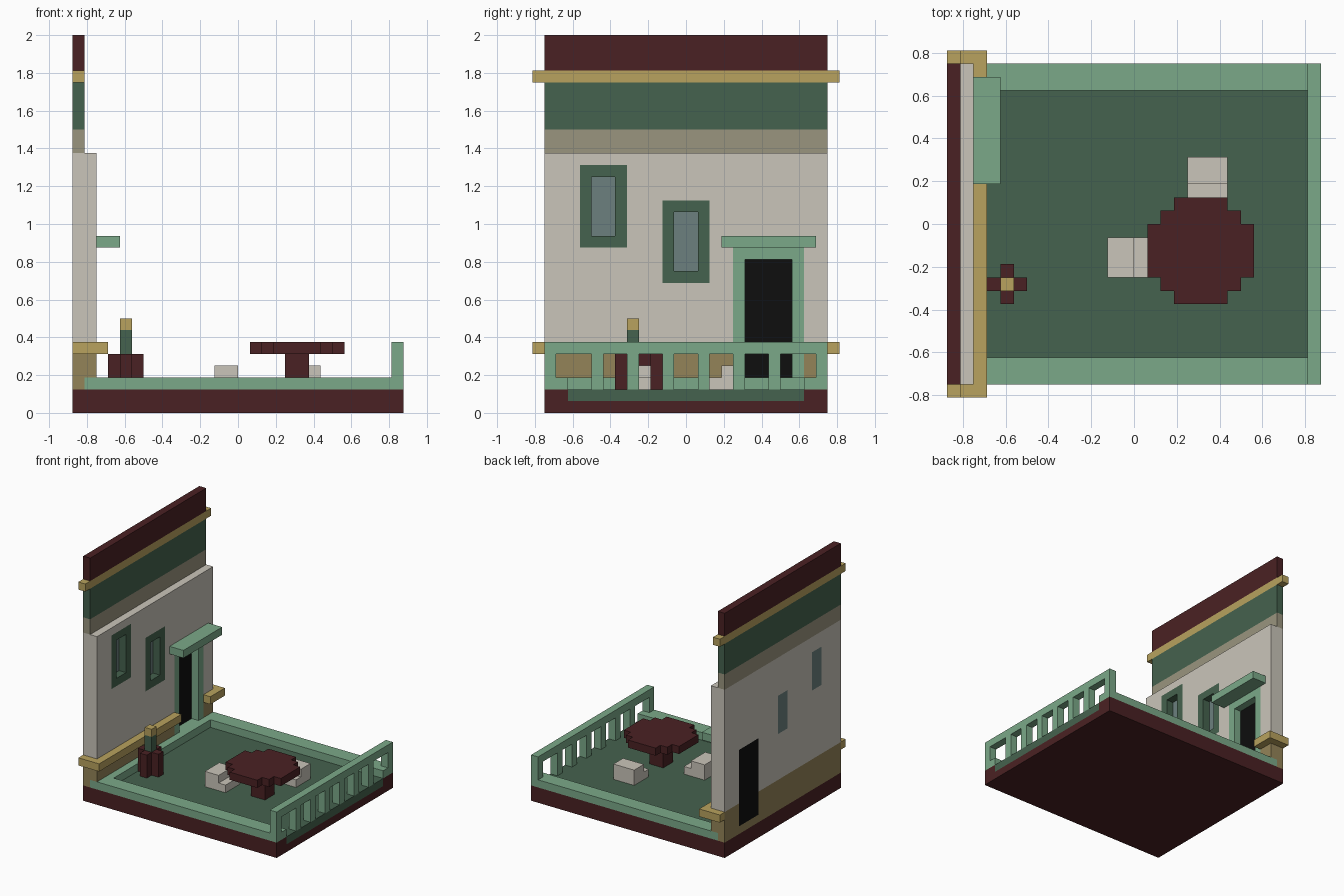
import bpy, bmesh

if "Cube" in bpy.data.objects:
    bpy.data.objects.remove(bpy.data.objects["Cube"])

U = 1 / 16  # one block unit; all part sizes below are in blocks


def material(name, rgb):
    m = bpy.data.materials.new(name)
    lin = [((c / 255 + 0.055) / 1.055) ** 2.4 if c > 10 else c / 255 / 12.92 for c in rgb]
    m.diffuse_color = (*lin, 1)
    m.use_nodes = True
    m.node_tree.nodes["Principled BSDF"].inputs["Base Color"].default_value = m.diffuse_color
    return m


RED = material("dark red", (74, 33, 35))
GOLD = material("gold", (184, 162, 94))
CREAM = material("cream", (202, 197, 186))
GREEN = material("dark green", (69, 98, 78))
MINT = material("light green", (123, 169, 137))
BLACK = material("black", (14, 14, 14))
GLASS = material("grey glass", (108, 128, 126))
TAUPE = material("taupe", (154, 149, 127))
BROWN = material("ochre brown", (148, 132, 88))


def blocks(name, mat, *boxes):
    """One object from boxes given as (x0, x1, y0, y1, z0, z1)."""
    bm = bmesh.new()
    for x0, x1, y0, y1, z0, z1 in boxes:
        new = bmesh.ops.create_cube(bm, size=1)["verts"]
        for v in new:
            v.co = ((x0 + (v.co.x + 0.5) * (x1 - x0)) * U,
                    (y0 + (v.co.y + 0.5) * (y1 - y0)) * U,
                    (z0 + (v.co.z + 0.5) * (z1 - z0)) * U)
    me = bpy.data.meshes.new(name)
    bm.to_mesh(me)
    bm.free()
    me.materials.append(mat)
    ob = bpy.data.objects.new(name, me)
    bpy.context.collection.objects.link(ob)
    return ob


def cut(ob, *box):
    """Cut a box-shaped opening out of an object."""
    tool = blocks("cutter", BLACK, box)
    tool.hide_render = True
    mod = ob.modifiers.new("opening", "BOOLEAN")
    mod.operation, mod.solver, mod.object = "DIFFERENCE", "EXACT", tool
    bpy.context.view_layer.objects.active = ob
    bpy.ops.object.modifier_apply(modifier=mod.name)
    bpy.data.objects.remove(tool)


def frame(y0, y1, z0, z1):
    """Four bars around an opening, set in the front half of the wall."""
    return [(-13, -12, y0, y0 + 1, z0, z1), (-13, -12, y1 - 1, y1, z0, z1),
            (-13, -12, y0 + 1, y1 - 1, z0, z0 + 1), (-13, -12, y0 + 1, y1 - 1, z1 - 1, z1)]


# Base with the deck floor set into it
blocks("base", RED, (-14, 14, -12, 12, 0, 1), (-14, 14, -12, -10, 1, 2),
       (-14, 14, 10, 12, 1, 2), (-14, -13, -10, 10, 1, 2))
blocks("deck_floor", GREEN, (-13, 14, -10, 10, 1, 2))
blocks("deck_border", MINT, (-13, 14, -12, -10, 2, 3), (-13, 14, 10, 12, 2, 3),
       (-13, -11, -10, 10, 2, 3))

# Railing
posts = [(13, 14, y, y + 1, 2, 5) for y in range(-8, 8, 3)]
posts += [(13, 14, y, y + 1, 3, 5) for y in (-12, 11)]
blocks("railing", MINT, (13, 14, -12, 12, 5, 6), *posts)

# Wall with openings for the windows and door
wall = blocks("wall", CREAM, (-14, -12, -12, 12, 6, 22))
dado = blocks("wall_dado", BROWN, (-14, -12, -12, 12, 3, 6))
blocks("wall_foot", BROWN, (-14, -13, -12, 12, 2, 3))
for i, (y, z) in enumerate([(-7, 14), (0, 11)], 1):
    cut(wall, -13, -11, y - 2, y + 2, z, z + 7)
    cut(wall, -15, -12.5, y - 1, y + 1, z + 1, z + 6)
    blocks(f"window_frame_{i}", GREEN, *frame(y - 2, y + 2, z, z + 7))
    blocks(f"window_glass_{i}", GLASS, (-14, -13, y - 1, y + 1, z + 1, z + 6))
for part in (wall, dado):
    cut(part, -13, -11, 4, 10, 2, 14)
    cut(part, -15, -12.5, 5, 9, 2, 13)

# Door, door frame and canopy
blocks("door", BLACK, (-14, -13, 5, 9, 3, 13))
blocks("door_frame", MINT, (-13, -12, 4, 5, 3, 14), (-13, -12, 9, 10, 3, 14),
       (-13, -12, 5, 9, 13, 14))
blocks("door_canopy", MINT, (-12, -10, 3, 11, 14, 15))

# Gold ledge along the wall, interrupted by the door
blocks("ledge", GOLD, (-12, -11, -13, 4, 5, 6), (-12, -11, 10, 13, 5, 6),
       (-14, -12, -13, -12, 5, 6), (-14, -12, 12, 13, 5, 6))

# Upper wall bands
for name, mat, y, z0, z1 in [("band_taupe", TAUPE, 12, 22, 24), ("band_green", GREEN, 12, 24, 28),
                             ("cornice", GOLD, 13, 28, 29), ("parapet", RED, 12, 29, 32)]:
    blocks(name, mat, (-14, -13, -y, y, z0, z1))

# Planter with a small plant
blocks("planter", RED, (-10, -9, -6, -3, 2, 5), (-11, -10, -5, -4, 2, 5), (-9, -8, -5, -4, 2, 5))
blocks("plant_stem", GREEN, (-10, -9, -5, -4, 5, 7))
blocks("plant_flower", GOLD, (-10, -9, -5, -4, 7, 8))

# Round table, stepped outline
rows = [(-6, -5, 2), (-5, -4, 3), (-4, 0, 4), (0, 1, 3), (1, 2, 2)]
blocks("table_top", RED, *[(5 - w, 5 + w, a, b, 5, 6) for a, b, w in rows])
blocks("table_leg", RED, (4, 6, -3, -1, 2, 5))

# Stools with a low step on the table side
blocks("stool_left", CREAM, (-2, 0, -4, -1, 2, 4), (0, 1, -4, -1, 2, 3))
blocks("stool_back", CREAM, (4, 7, 3, 5, 2, 4), (4, 7, 2, 3, 2, 3))
